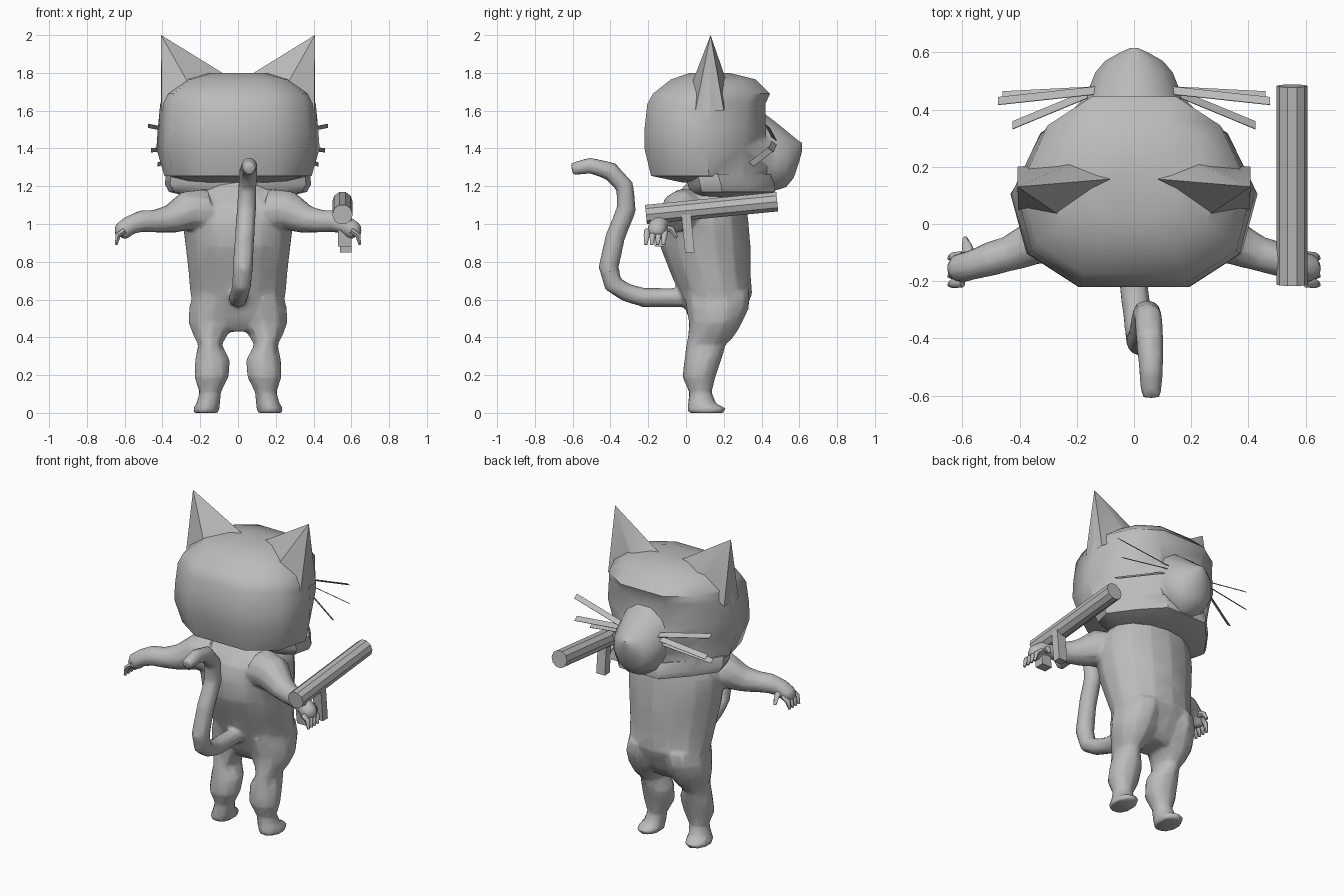
import bpy, bmesh, math
from mathutils import Vector

if "Cube" in bpy.data.objects:
    bpy.data.objects.remove(bpy.data.objects["Cube"])

grey = bpy.data.materials.new("plain grey")
grey.diffuse_color = (0.5, 0.5, 0.5, 1)
grey.use_nodes = True
grey.node_tree.nodes["Principled BSDF"].inputs["Base Color"].default_value = grey.diffuse_color


def shade(me, angle):
    for p in me.polygons:
        p.use_smooth = True
    me.set_sharp_from_angle(angle=math.radians(angle))


def finish(name, bm, angle=45):
    bmesh.ops.recalc_face_normals(bm, faces=bm.faces)
    me = bpy.data.meshes.new(name)
    bm.to_mesh(me)
    bm.free()
    me.materials.append(grey)
    shade(me, angle)
    ob = bpy.data.objects.new(name, me)
    bpy.context.collection.objects.link(ob)
    return ob


def loft(name, rings, angle=45):
    """Skin a list of closed point rings and cap both ends."""
    bm = bmesh.new()
    vs = [[bm.verts.new(p) for p in r] for r in rings]
    n = len(vs[0])
    for a, b in zip(vs, vs[1:]):
        for i in range(n):
            j = (i + 1) % n
            bm.faces.new((a[i], a[j], b[j], b[i]))
    bm.faces.new(vs[0])
    bm.faces.new(vs[-1])
    return finish(name, bm, angle)


def apply_modifiers(ob, angle):
    """Bake the modifier stack into the mesh."""
    bpy.context.view_layer.update()
    dg = bpy.context.evaluated_depsgraph_get()
    me = bpy.data.meshes.new_from_object(ob.evaluated_get(dg))
    ob.modifiers.clear()
    ob.data = me
    me.materials.clear()
    me.materials.append(grey)
    for p in me.polygons:
        p.material_index = 0
    shade(me, angle)


def union(ob, others, angle):
    for o in others:
        m = ob.modifiers.new("union", 'BOOLEAN')
        m.operation, m.solver, m.object = 'UNION', 'EXACT', o
    apply_modifiers(ob, angle)
    for o in others:
        bpy.data.objects.remove(o)


def oval(cx, cy, z, rx, ry, n=12):
    return [(cx + rx * math.cos(2 * math.pi * (i + .5) / n),
             cy + ry * math.sin(2 * math.pi * (i + .5) / n), z) for i in range(n)]


def tube(name, pts, radii, n=8, side=(1, 0, 0), angle=60):
    """Round tube along a path; side fixes the cross-section direction."""
    pts = [Vector(p) for p in pts]
    rings = []
    for k, p in enumerate(pts):
        t = (pts[min(k + 1, len(pts) - 1)] - pts[max(k - 1, 0)]).normalized()
        v = t.cross(Vector(side)).normalized()
        u = v.cross(t)
        rings.append([p + radii[k] * (u * math.cos(2 * math.pi * i / n) + v * math.sin(2 * math.pi * i / n))
                      for i in range(n)])
    return loft(name, rings, angle)


def box(name, lo, hi, shear=0.0):
    """Box whose bottom is shifted in y by shear."""
    def ring(z, d):
        return [(lo[0], lo[1] + d, z), (hi[0], lo[1] + d, z), (hi[0], hi[1] + d, z), (lo[0], hi[1] + d, z)]
    return loft(name, [ring(lo[2], shear), ring(hi[2], 0)], 30)


# head cross-sections: (fraction of half width, fraction from back to front)
HEAD = [(.45, 0), (.87, .18), (1, .52), (.77, .84), (.38, 1)]
LOWER = [(.45, 0), (.87, .18), (1, .50), (.72, .80), (.38, 1)]
JAW = [(.50, 0), (.93, .14), (1, .38), (.72, .70), (.38, 1)]


def head_ring(z, hw, yb, yf, prof=HEAD):
    right = [(u * hw, yb + v * (yf - yb), z) for u, v in prof]
    return right + [(-x, y, z) for x, y, z in reversed(right)]


head = loft("head", [head_ring(*r) for r in [
    (1.22, .27, -.02, .42, LOWER), (1.255, .39, -.185, .43, LOWER), (1.40, .432, -.22, .43, LOWER),
    (1.50, .425, -.22, .42), (1.635, .412, -.205, .42), (1.69, .39, -.175, .445),
    (1.765, .29, -.08, .37), (1.80, .15, .02, .23)]])
head_parts = [loft("jaw", [head_ring(*r, JAW) for r in [
    (1.14, .24, .04, .38), (1.17, .365, .02, .47), (1.21, .387, .01, .47), (1.265, .382, .0, .445)]])]

# muzzle: rings along y given by top, bottom and half width
muzzle = []
for y, top, bot, hw in [(.36, 1.61, 1.20, .17), (.41, 1.595, 1.18, .175), (.47, 1.55, 1.17, .165),
                        (.53, 1.50, 1.19, .14), (.57, 1.465, 1.24, .105), (.60, 1.44, 1.33, .05),
                        (.615, 1.43, 1.39, .015)]:
    muzzle.append([(x, y, z) for x, z, _ in oval(0, (top + bot) / 2, 0, hw, (top - bot) / 2)])
head_parts.append(loft("muzzle", muzzle))

# torso
torso = loft("body", [oval(0, (yb + yf) / 2, z, hw * 1.03, (yf - yb) / 2 * 1.03, 14) for z, hw, yb, yf in [
    (.43, .10, .06, .24), (.50, .22, .02, .29), (.63, .25, -.03, .345), (.75, .26, -.08, .335),
    (.88, .275, -.13, .335), (1.0, .29, -.135, .325), (1.09, .285, -.11, .315),
    (1.16, .25, -.04, .30), (1.23, .20, .02, .30)]], 60)
limbs = []

# mirrored parts
for s, side in ((1, "right"), (-1, "left")):
    # ear: tapering to a point
    bm = bmesh.new()
    base = [bm.verts.new((s * x, y, z)) for x, y, z in
            [(.20, .22, 1.74), (.05, .16, 1.78), (.26, .03, 1.74), (.405, .05, 1.60), (.408, .20, 1.60)]]
    tip = bm.verts.new((s * .407, .13, 2.0))
    for i in range(5):
        bm.faces.new((base[i], base[(i + 1) % 5], tip))
    bm.faces.new(base)
    bmesh.ops.triangulate(bm, faces=bm.faces)
    head_parts.append(finish(side + "_ear", bm, 30))

    # leg and foot
    limbs.append(loft(side + "_leg", [oval(s * cx, (yb + yf) / 2, z, rx, (yf - yb) / 2, 10) for z, cx, rx, yb, yf in [
        (0, .168, .068, .01, .20), (.025, .168, .073, .005, .213), (.05, .158, .064, .01, .16),
        (.11, .147, .059, .015, .137), (.19, .14, .094, -.02, .157), (.28, .135, .096, -.01, .187),
        (.36, .148, .065, .0, .212), (.41, .147, .093, .01, .26), (.48, .135, .133, .015, .30),
        (.56, .13, .133, .0, .335), (.64, .12, .12, -.01, .34)]], 60))

    # arm
    limbs.append(tube(side + "_arm", [(s * x, y, z) for x, y, z in [
        (.17, .0, 1.07), (.27, -.03, 1.07), (.36, -.07, 1.025), (.44, -.105, 1.015),
        (.51, -.125, 1.015), (.57, -.145, .995), (.61, -.155, .965), (.625, -.16, .935)]],
        [.12, .107, .077, .062, .06, .052, .053, .037], 10, (0, 1, 0)))
    # fingers and thumb
    for k in range(4):
        y = -.205 + k * .031
        tube(f"{side}_finger_{k + 1}", [(s * .60, y, .965), (s * .635, y - .003, .94), (s * .645, y - .008, .89)],
             [.017, .016, .008], 6, (0, 1, 0))
    tube(side + "_thumb", [(s * .57, -.12, .98), (s * .585, -.075, .97), (s * .59, -.05, .93)],
         [.022, .018, .009], 6)

    # whiskers: thin flat ribbons facing up and forward
    for k, end in enumerate([(.475, .43, 1.52), (.46, .45, 1.39), (.425, .345, 1.315)]):
        a = Vector((s * .13, .467, 1.45 - .02 * k))
        b = Vector((s * end[0], end[1], end[2]))
        w = Vector((0, .0135, -.010))
        t = (b - a).cross(w).normalized() * .0015
        loft(f"{side}_whisker_{k + 1}", [[p + w + t, p - w + t, p - w - t, p + w - t] for p in (a, b)], 30)

# tail
limbs.append(tube("tail", [
    (0, .03, .61), (0, -.10, .61), (.0, -.22, .61), (.01, -.31, .635), (.02, -.385, .68),
    (.025, -.41, .77), (.035, -.375, .93), (.045, -.315, 1.08), (.05, -.325, 1.20),
    (.055, -.40, 1.28), (.06, -.51, 1.31), (.06, -.605, 1.29)],
    [.05, .05, .052, .05, .052, .055, .053, .053, .05, .05, .044, .035], 8))

# merge head parts into one shell
union(head, head_parts, 45)

# blend torso, limbs and tail into one smooth low-poly skin
bm = bmesh.new()
for o in [torso] + limbs:
    bm.from_mesh(o.data)
bm.to_mesh(torso.data)
bm.free()
for o in limbs:
    bpy.data.objects.remove(o)
m = torso.modifiers.new("skin", 'REMESH')
m.mode, m.voxel_size = 'VOXEL', .011
m = torso.modifiers.new("blend", 'SMOOTH')
m.factor, m.iterations = .5, 5
m = torso.modifiers.new("reduce", 'DECIMATE')
m.ratio = .08
apply_modifiers(torso, 60)

# held launcher: barrel, grip and rear handle
tube("launcher_barrel", [(.553, -.212, 1.05), (.553, .483, 1.118)], [.054, .054], 10, angle=30)
box("launcher_grip", (.54, -.025, .85), (.60, .025, 1.06), .02)
box("launcher_rear_handle", (.53, -.185, .88), (.60, -.125, 1.03), .02)
